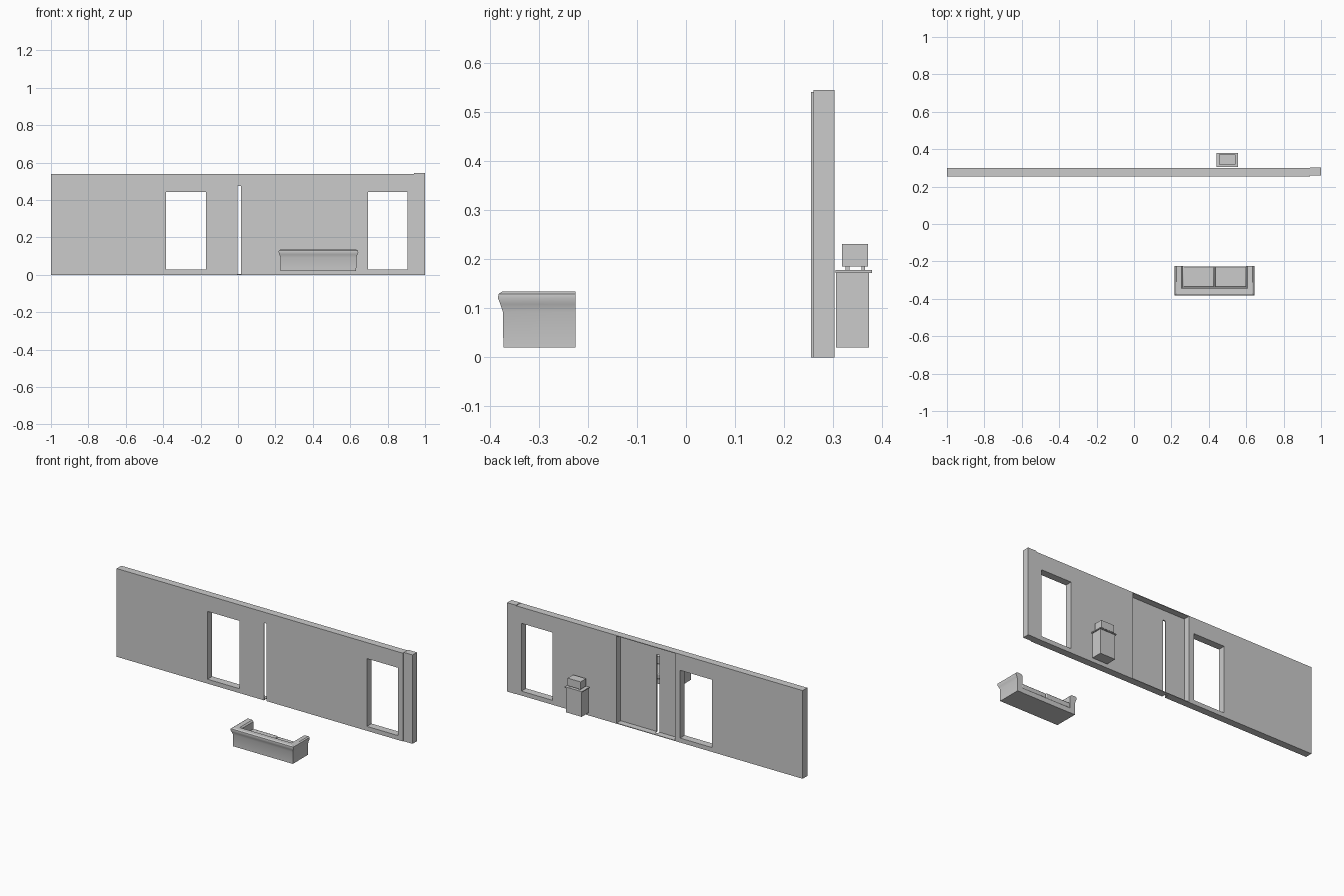
import bpy
import bmesh
import math

cube = bpy.data.objects.get("Cube")
if cube:
    bpy.data.objects.remove(cube, do_unlink=True)

grey = bpy.data.materials.new("light_grey")
grey.use_nodes = True
grey.diffuse_color = (0.6, 0.6, 0.6, 1)
grey.node_tree.nodes["Principled BSDF"].inputs["Base Color"].default_value = (0.6, 0.6, 0.6, 1)


def add_object(name, bm):
    bmesh.ops.recalc_face_normals(bm, faces=bm.faces)
    mesh = bpy.data.meshes.new(name)
    bm.to_mesh(mesh)
    bm.free()
    obj = bpy.data.objects.new(name, mesh)
    bpy.context.collection.objects.link(obj)
    mesh.materials.append(grey)
    return obj


def box(name, x, y, z):
    """Box from (low, high) ranges on each axis."""
    bm = bmesh.new()
    bmesh.ops.create_cube(bm, size=1)
    for v in bm.verts:
        v.co = [r[0] if c < 0 else r[1] for c, r in zip(v.co, (x, y, z))]
    return add_object(name, bm)


def select_only(obj):
    bpy.ops.object.select_all(action="DESELECT")
    obj.select_set(True)
    bpy.context.view_layer.objects.active = obj


def cut(target, x, y, z):
    cutter = box("cutter", x, y, z)
    cutter.hide_render = True
    mod = target.modifiers.new("opening", "BOOLEAN")
    mod.operation = "DIFFERENCE"
    mod.solver = "EXACT"
    mod.object = cutter
    select_only(target)
    bpy.ops.object.modifier_apply(modifier=mod.name)
    bpy.data.objects.remove(cutter, do_unlink=True)


# Long wall with two openings, a recess behind and a narrow slit
wall = box("wall", (-1, 0.94), (0.255, 0.30), (0, 0.54))
through = (0.2, 0.35)
cut(wall, (-0.135, 0.26), (0.262, 0.35), (0.004, 0.536))
cut(wall, (-0.385, -0.17), through, (0.027, 0.442))
cut(wall, (0.695, 0.905), through, (0.027, 0.442))
cut(wall, (-0.003, 0.015), (0.2, 0.28), (-0.01, 0.475))
box("wall_end_post", (0.94, 1), (0.26, 0.302), (0, 0.544))

# Pedestal and raised case behind the wall
box("pedestal", (0.446, 0.55), (0.306, 0.373), (0.02, 0.172))
box("pedestal_top", (0.44, 0.556), (0.305, 0.379), (0.172, 0.178))
for i, x in enumerate((0.464, 0.526)):
    for j, y in enumerate((0.325, 0.357)):
        box(f"case_foot_{i}_{j}", (x, x + 0.008), (y, y + 0.008), (0.178, 0.185))
box("display_case", (0.454, 0.542), (0.318, 0.371), (0.185, 0.231))

# Sofa shell: a flared section swept around the two arms and the back
section = [(0, 0.02), (0.001, 0.092), (0.006, 0.108), (0.011, 0.12), (0.01, 0.129),
           (0.002, 0.134), (-0.026, 0.132), (-0.034, 0.124), (-0.034, 0.02)]
path = [((0.228, -0.225), (-1, 0)), ((0.228, -0.372), (-1, -1)),
        ((0.632, -0.372), (1, -1)), ((0.632, -0.225), (1, 0))]
bm = bmesh.new()
rings = [[bm.verts.new((p[0] + d[0] * off, p[1] + d[1] * off, z)) for off, z in section]
         for p, d in path]
for a, b in zip(rings, rings[1:]):
    for k in range(len(section)):
        n = (k + 1) % len(section)
        bm.faces.new((a[k], a[n], b[n], b[k]))
bm.faces.new(rings[0])
bm.faces.new(rings[-1])
shell = add_object("sofa_back_and_arms", bm)
select_only(shell)
bpy.ops.object.shade_smooth_by_angle(angle=math.radians(35))

# Sofa seat
box("sofa_base", (0.26, 0.6), (-0.34, -0.226), (0.02, 0.05))
for name, x, top in (("right", (0.262, 0.428), 0.082), ("left", (0.432, 0.598), 0.078)):
    cushion = box(f"sofa_cushion_{name}", x, (-0.338, -0.226), (0.05, top))
    bevel = cushion.modifiers.new("soft_edge", "BEVEL")
    bevel.width = 0.005
    bevel.segments = 2
    select_only(cushion)
    bpy.ops.object.shade_smooth_by_angle(angle=math.radians(50))
